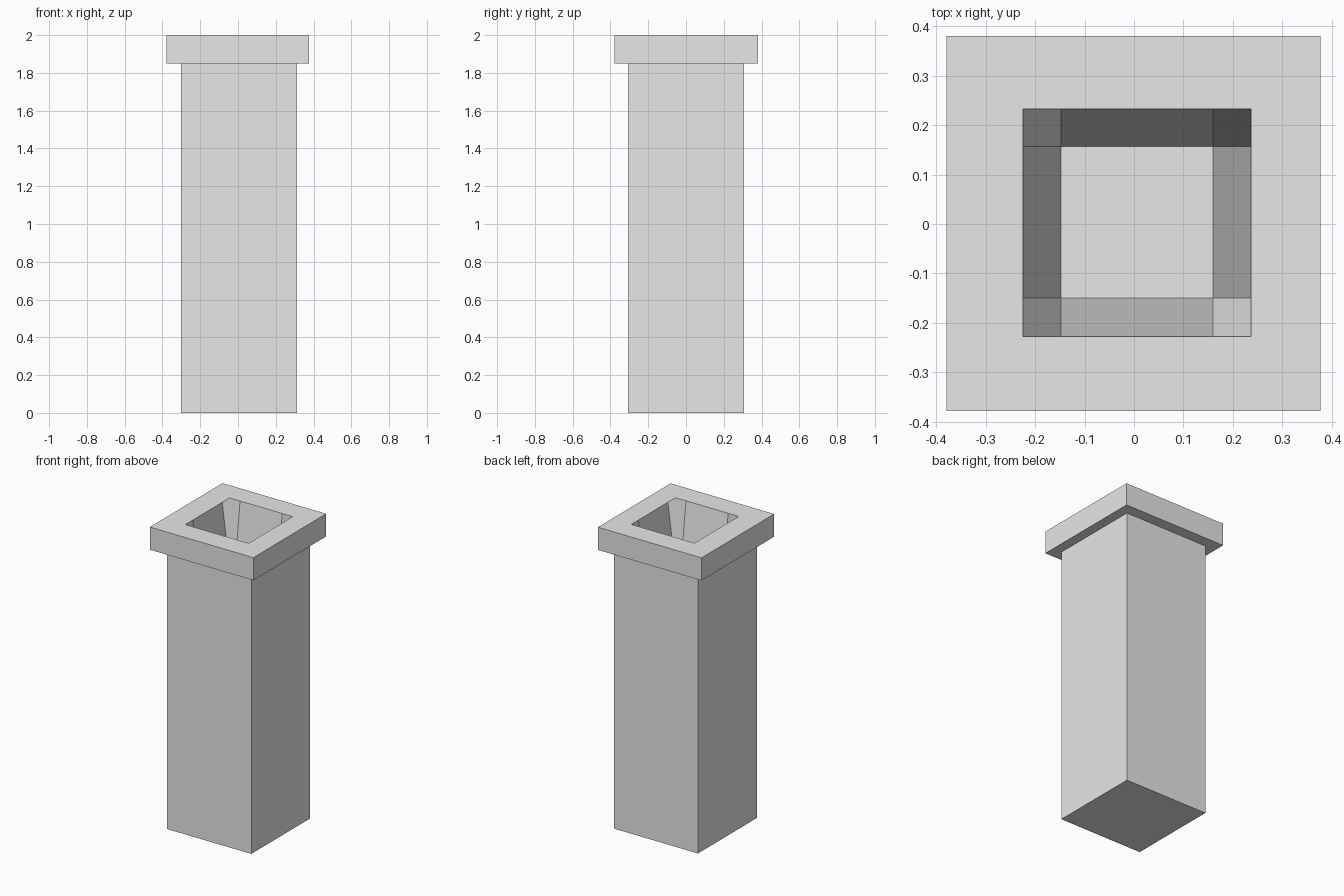
import bpy
import bmesh

old = bpy.data.objects.get("Cube")
if old:
    bpy.data.objects.remove(old)

# Single plain grey
grey = bpy.data.materials.new("plain_grey")
grey.use_nodes = True
colour = (0.8, 0.8, 0.8, 1)
grey.diffuse_color = colour
grey.node_tree.nodes["Principled BSDF"].inputs["Base Color"].default_value = colour


def finish(name, bm):
    mesh = bpy.data.meshes.new(name)
    bm.to_mesh(mesh)
    bm.free()
    mesh.materials.append(grey)
    obj = bpy.data.objects.new(name, mesh)
    bpy.context.collection.objects.link(obj)


def square(bm, x0, x1, y0, y1, z):
    return [bm.verts.new(p) for p in
            ((x0, y0, z), (x1, y0, z), (x1, y1, z), (x0, y1, z))]


def bridge(bm, low, high):
    for i in range(4):
        j = (i + 1) % 4
        bm.faces.new((low[i], low[j], high[j], high[i]))


TOP, LEDGE, DEPTH = 2.0, 1.85, 0.6
XS = (-0.225, -0.148, 0.16, 0.237)
YS = (-0.228, -0.15, 0.157, 0.233)

# Square shaft with an overhanging cap, open at the cavity
body = (-0.302, 0.312, -0.307, 0.306)
cap = (-0.379, 0.377, -0.378, 0.38)
bm = bmesh.new()
loops = [square(bm, *body, 0), square(bm, *body, LEDGE),
         square(bm, *cap, LEDGE), square(bm, *cap, TOP),
         square(bm, XS[0], XS[3], YS[0], YS[3], TOP)]
bm.faces.new(reversed(loops[0]))
for low, high in zip(loops, loops[1:]):
    bridge(bm, low, high)
finish("shaft_and_cap", bm)

# Tapered cavity: a three by three patch with its middle sunk
bm = bmesh.new()
grid = [[bm.verts.new((x, y, TOP - DEPTH * (i in (1, 2) and j in (1, 2))))
         for j, y in enumerate(YS)] for i, x in enumerate(XS)]
for i in range(3):
    for j in range(3):
        quad = [grid[i][j], grid[i + 1][j], grid[i + 1][j + 1], grid[i][j + 1]]
        # start corner quads on the diagonal from rim to floor
        if (i, j) in ((0, 2), (2, 0)):
            quad = quad[1:] + quad[:1]
        bm.faces.new(quad)
finish("cavity", bm)
